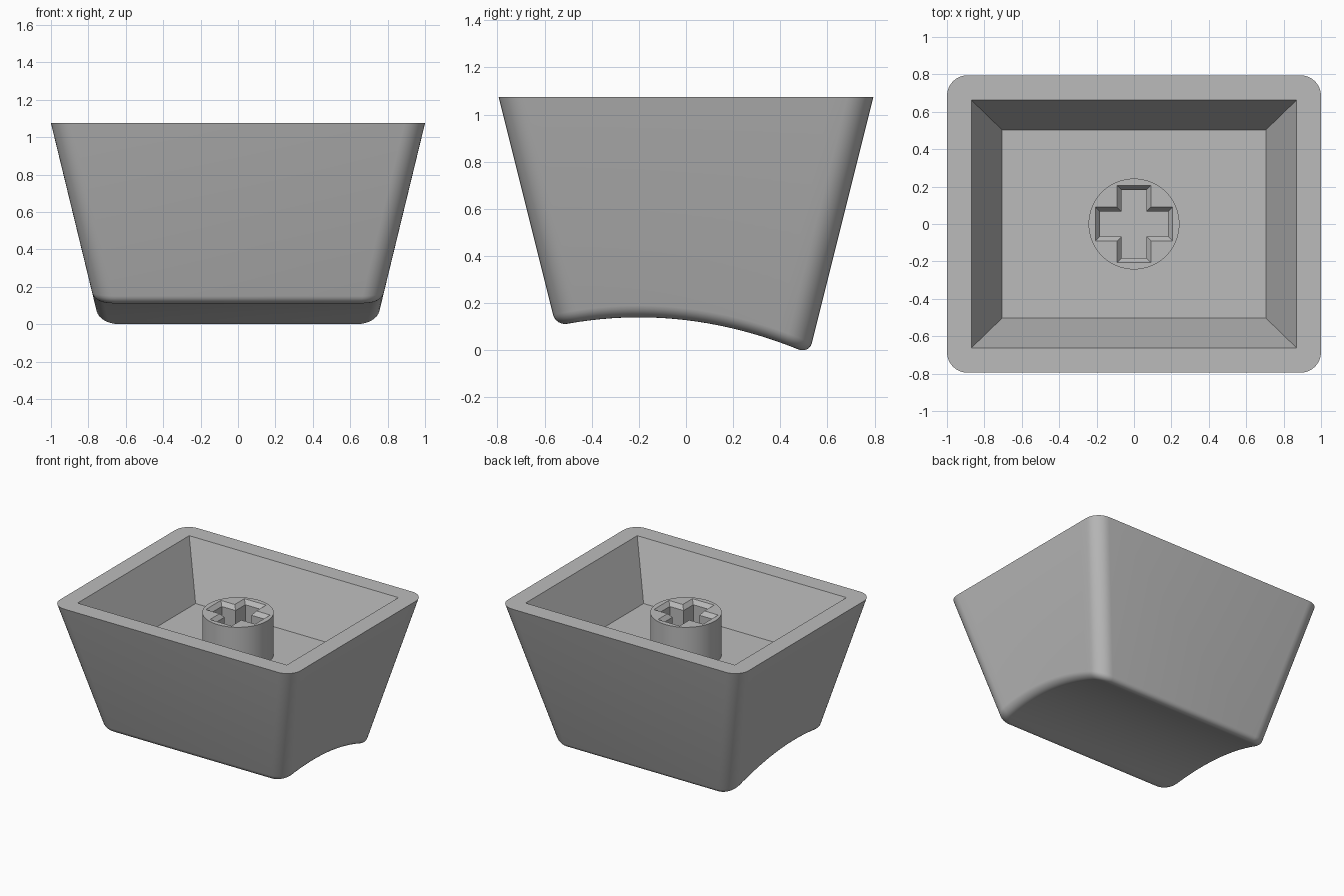
import bpy, bmesh
from math import sin, cos, pi, radians

cube = bpy.data.objects.get("Cube")
if cube:
    bpy.data.objects.remove(cube, do_unlink=True)

TOP, FLOOR = 1.075, 0.67
STEM_TOP, STEM_R = 0.985, 0.243
CORNER, FILLET = 0.11, 0.05

grey = bpy.data.materials.new("grey plastic")
grey.use_nodes = True
COLOUR = (0.5, 0.5, 0.5, 1)
grey.diffuse_color = COLOUR
grey.node_tree.nodes["Principled BSDF"].inputs["Base Color"].default_value = COLOUR


def finish(bm, name):
    bmesh.ops.recalc_face_normals(bm, faces=bm.faces)
    mesh = bpy.data.meshes.new(name)
    bm.to_mesh(mesh)
    bm.free()
    mesh.materials.append(grey)
    ob = bpy.data.objects.new(name, mesh)
    bpy.context.collection.objects.link(ob)
    bpy.ops.object.select_all(action='DESELECT')
    ob.select_set(True)
    bpy.context.view_layer.objects.active = ob
    bpy.ops.object.shade_smooth_by_angle(angle=radians(30))


def add_ring(bm, points):
    return [bm.verts.new(p) for p in points]


def bridge(bm, a, b):
    n = len(a)
    for i in range(n):
        j = (i + 1) % n
        bm.faces.new((a[i], a[j], b[j], b[i]))


def fill_between(bm, outer, inner):
    """Fill a flat area with a hole."""
    edges = []
    for ring in (outer, inner):
        for i, v in enumerate(ring):
            w = ring[(i + 1) % len(ring)]
            edges.append(bm.edges.get((v, w)) or bm.edges.new((v, w)))
    bmesh.ops.triangle_fill(bm, edges=edges, use_beauty=True, normal=(0, 0, 1))


def dish(y):
    """Height of the scooped underside."""
    return 0.14 - 0.297 * (y + 0.2) ** 2


def shell_ring(height, inset=0.0, arc=8, side=20):
    """Rounded rectangle on the tapered walls, symmetric in x."""
    corners = [(-1, -pi / 2 + pi / 2 * i / arc, 0) for i in range(arc + 1)]
    sides = [(0, 0, -1 + 2 * i / side) for i in range(1, side)]
    backs = [(1, pi / 2 * i / arc, 0) for i in range(arc + 1)]
    r = CORNER - inset
    right = []
    for end, angle, t in corners + sides + backs:
        y = 0.55 * (end or t)
        for _ in range(8):
            z = height(y)
            hx = 1 - 0.243 * (TOP - z) - inset
            hy = 0.795 - 0.25 * (TOP - z) - inset
            y = (end or t) * (hy - r) + r * sin(angle)
        right.append((hx - r + r * cos(angle), y, z))
    return right + [(-x, y, z) for x, y, z in reversed(right)]


def rectangle(hx, hy, z):
    return [(hx, -hy, z), (hx, hy, z), (-hx, hy, z), (-hx, -hy, z)]


# Tapered shell with a scooped, filleted underside
bm = bmesh.new()
rim = add_ring(bm, shell_ring(lambda y: TOP))
last = rim
steps = 6
for k in range(steps + 1):
    a = pi / 2 * k / steps
    lift = FILLET * (1 - sin(a))
    ring = add_ring(bm, shell_ring(lambda y: dish(y) + lift, FILLET * (1 - cos(a))))
    bridge(bm, last, ring)
    last = ring
n = len(last)
for i in range(n // 2 - 1):
    bm.faces.new((last[i], last[i + 1], last[n - 2 - i], last[n - 1 - i]))

# Sloped cavity and flat rim
mouth = add_ring(bm, rectangle(0.87, 0.663, TOP))
floor = add_ring(bm, rectangle(0.705, 0.503, FLOOR))
bridge(bm, mouth, floor)
bm.faces.new(floor)
fill_between(bm, rim, mouth)
finish(bm, "keycap_shell")


def cross(inset, z):
    """Plus-shaped outline."""
    a, b = 0.205 - inset, 0.09 - inset
    quarter = [(a, -b), (a, b), (b, b)]
    pts = []
    for _ in range(4):
        pts += [(x, y, z) for x, y in quarter]
        quarter = [(-y, x) for x, y in quarter]
    return pts


# Round stem with a chamfered cross socket
bm = bmesh.new()
seg = 64
circle = [(STEM_R * cos(2 * pi * i / seg), STEM_R * sin(2 * pi * i / seg)) for i in range(seg)]
base = add_ring(bm, [(x, y, FLOOR) for x, y in circle])
head = add_ring(bm, [(x, y, STEM_TOP) for x, y in circle])
bridge(bm, base, head)
socket = [add_ring(bm, cross(i, z)) for i, z in
          ((0, STEM_TOP), (0.024, STEM_TOP - 0.03), (0.024, FLOOR + 0.005))]
bridge(bm, socket[0], socket[1])
bridge(bm, socket[1], socket[2])
bm.faces.new(socket[2])
fill_between(bm, head, socket[0])
finish(bm, "stem")
